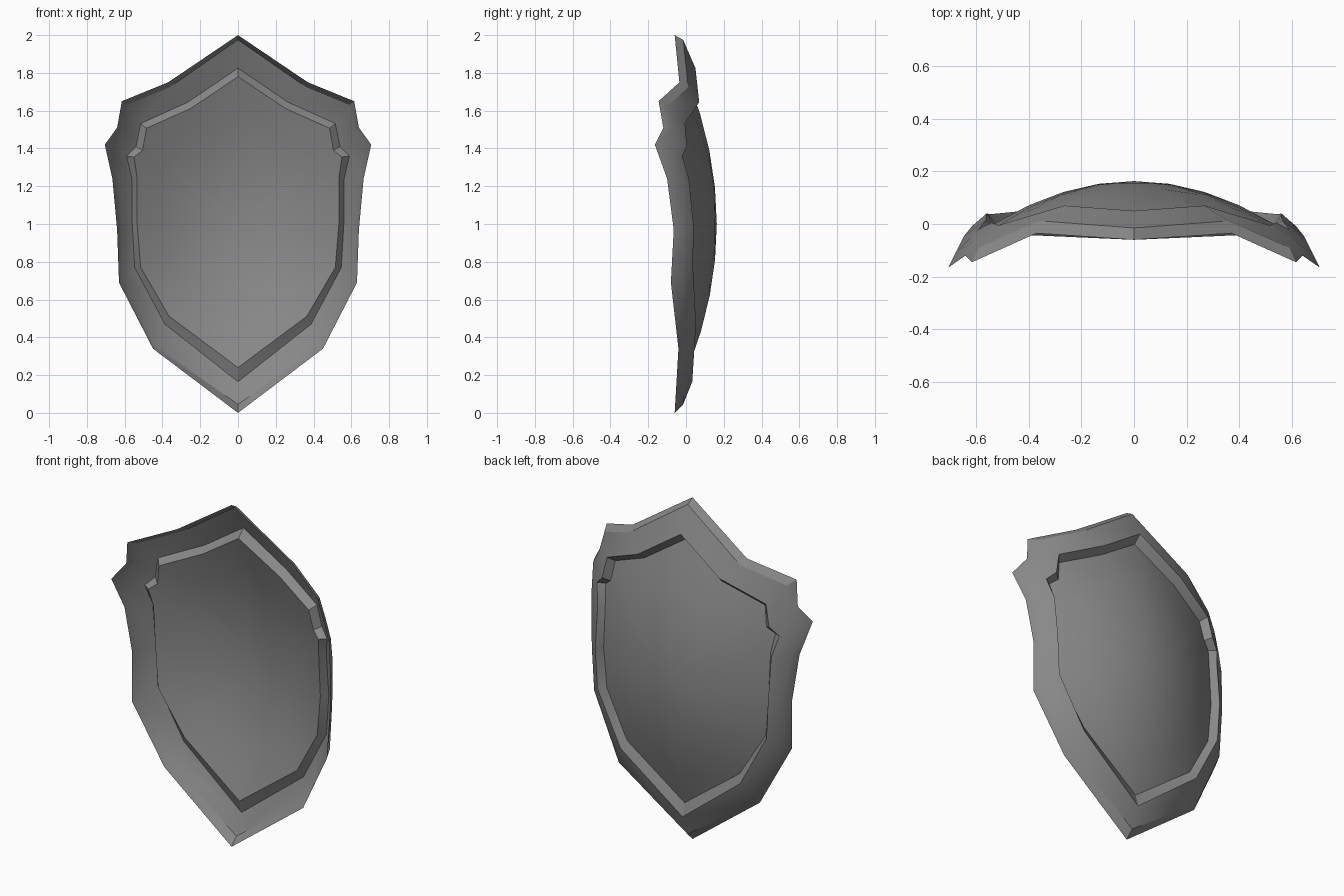
import bpy
import bmesh
import math

if "Cube" in bpy.data.objects:
    bpy.data.objects.remove(bpy.data.objects["Cube"], do_unlink=True)

steel = bpy.data.materials.new("dark steel")
steel.use_nodes = True
grey = (0.25, 0.25, 0.25, 1.0)
steel.diffuse_color = grey
steel.node_tree.nodes["Principled BSDF"].inputs["Base Color"].default_value = grey


def dome(x, z):
    """Depth of the bulging centre panel."""
    return 0.163 - 0.575 * x * x - 0.26 * (z - 1.0) ** 2


def full_loop(half):
    """Mirror a half outline, running from top tip to bottom tip, into a closed loop."""
    return half + [(-x, y, z) for x, y, z in reversed(half[1:-1])]


def build_bands(name, loops, centre=None):
    """Join successive closed loops with quads, optionally closing on a centre point."""
    bm = bmesh.new()
    rings = [[bm.verts.new(p) for p in loop] for loop in loops]
    count = len(rings[0])
    for outer, inner in zip(rings, rings[1:]):
        for i in range(count):
            j = (i + 1) % count
            bm.faces.new((outer[j], outer[i], inner[i], inner[j]))
    if centre:
        tip = bm.verts.new(centre)
        for i in range(count):
            bm.faces.new((rings[-1][(i + 1) % count], rings[-1][i], tip))
    bmesh.ops.recalc_face_normals(bm, faces=bm.faces)
    # Point the open sheet towards its bulging side
    if sum(f.normal.y * f.calc_area() for f in bm.faces) < 0:
        bmesh.ops.reverse_faces(bm, faces=bm.faces)
    mesh = bpy.data.meshes.new(name)
    bm.to_mesh(mesh)
    bm.free()
    mesh.materials.append(steel)
    obj = bpy.data.objects.new(name, mesh)
    bpy.context.collection.objects.link(obj)
    bpy.ops.object.select_all(action="DESELECT")
    obj.select_set(True)
    bpy.context.view_layer.objects.active = obj
    bpy.ops.object.shade_smooth_by_angle(angle=math.radians(30))
    return obj


# Half outlines, from top tip round the ear to bottom tip
outer_edge = [(0, -.06, 2), (.37, -.035, 1.75), (.615, -.145, 1.65),
              (.64, -.12, 1.51), (.705, -.165, 1.42), (.665, -.1, 1.24),
              (.64, -.065, .97), (.63, -.08, .69), (.45, -.04, .34), (0, -.06, 0)]
bevel_edge = [(0, -.015, 1.975), (.36, .012, 1.725), (.59, -.09, 1.63),
              (.615, -.07, 1.51), (.678, -.11, 1.42), (.645, -.045, 1.25),
              (.617, -.01, .98), (.61, -.022, .72), (.435, 0, .355), (0, -.015, .045)]
rim_inner = [(0, .05, 1.825), (.265, .07, 1.645), (.515, -.005, 1.532),
             (.54, .005, 1.41), (.59, -.02, 1.36), (.562, .015, 1.24),
             (.56, .04, 1), (.547, .037, .77), (.387, .053, .47), (0, .033, .165)]
panel_outline = [(0, 1.78), (.25, 1.612), (.485, 1.507), (.505, 1.39), (.55, 1.355),
                 (.535, 1.25), (.534, 1), (.515, .77), (.365, .512), (0, .24)]
panel_edge = [(x, dome(x, z), z) for x, z in panel_outline]

# Bevelled outer rim
build_bands("shield_rim", [full_loop(h) for h in (outer_edge, bevel_edge, rim_inner)])

# Sloped step between the rim and the centre panel
build_bands("panel_step", [full_loop(rim_inner), full_loop(panel_edge)])

# Domed centre panel made of shrinking rings
middle = 1.0


def shrunk(scale):
    points = [(x * scale, middle + (z - middle) * scale) for x, z in panel_outline]
    return full_loop([(x, dome(x, z), z) for x, z in points])


build_bands("centre_panel", [shrunk(s) for s in (1, .75, .5, .25)],
            (0, dome(0, middle), middle))
